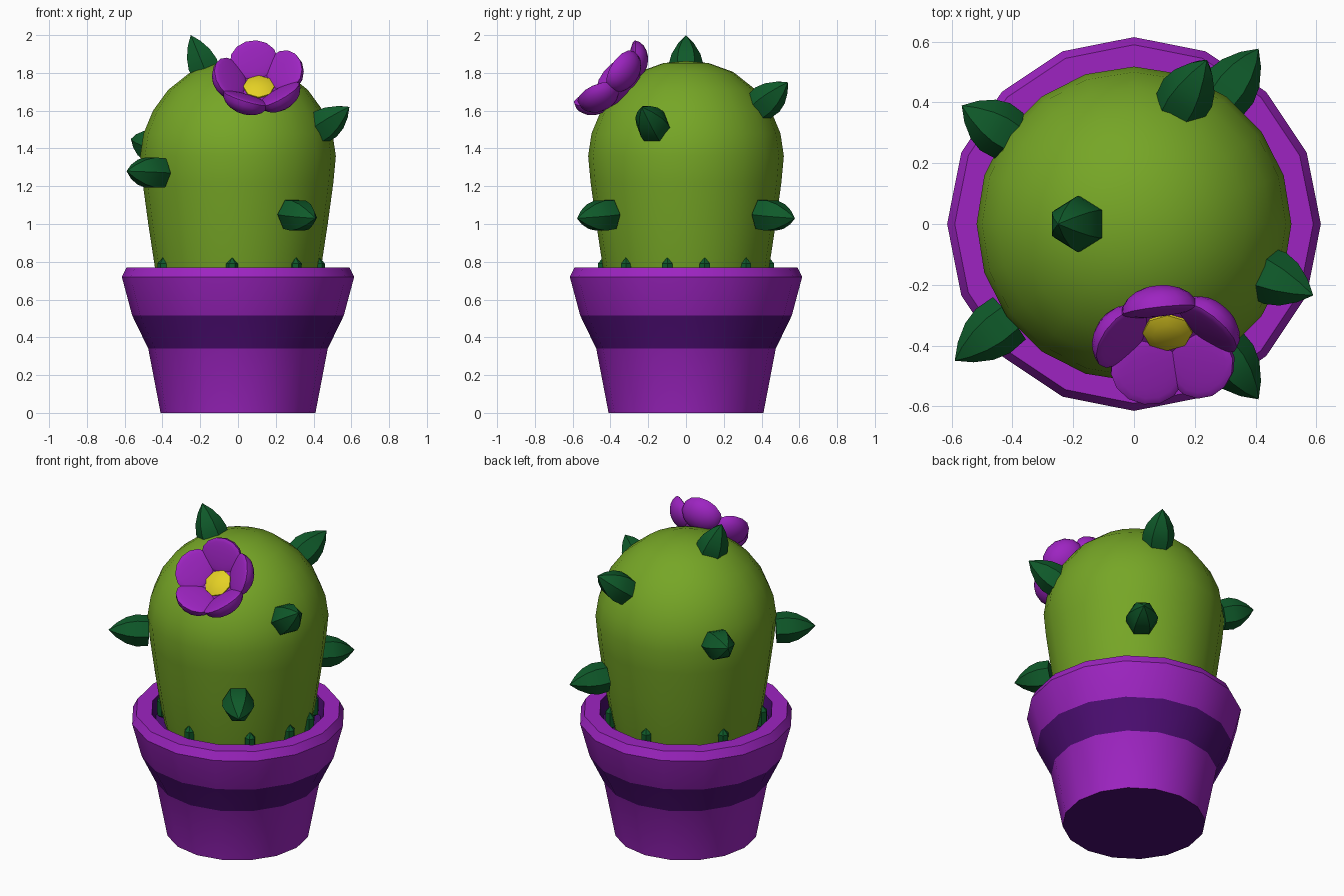
import bpy, bmesh, math
from mathutils import Vector, Matrix

if "Cube" in bpy.data.objects:
    bpy.data.objects.remove(bpy.data.objects["Cube"])


def mat(name, r, g, b):
    lin = [((c / 255 + 0.055) / 1.055) ** 2.4 if c > 10 else c / 255 / 12.92 for c in (r, g, b)]
    m = bpy.data.materials.new(name)
    m.diffuse_color = (*lin, 1)
    m.use_nodes = True
    m.node_tree.nodes["Principled BSDF"].inputs["Base Color"].default_value = m.diffuse_color
    return m


GREEN = mat("cactus green", 118, 166, 38)
DARK_GREEN = mat("spine green", 15, 90, 42)
PURPLE = mat("purple", 157, 36, 193)
DARK_PURPLE = mat("dark purple", 76, 13, 114)
YELLOW = mat("yellow", 228, 208, 36)


def finish(name, bm, mats, angle):
    bmesh.ops.recalc_face_normals(bm, faces=bm.faces)
    me = bpy.data.meshes.new(name)
    bm.to_mesh(me)
    bm.free()
    for m in mats:
        me.materials.append(m)
    me.shade_smooth()
    me.set_sharp_from_angle(angle=math.radians(angle))
    ob = bpy.data.objects.new(name, me)
    bpy.context.collection.objects.link(ob)
    return ob


def lathe(name, profile, sides, mats, angle=30, segment_mats=None, matrix=None):
    """Revolve (radius, height) points about z, one material index per segment."""
    bm = bmesh.new()
    rings = []
    for r, z in profile:
        if r == 0:
            rings.append([bm.verts.new((0, 0, z))] * sides)
        else:
            rings.append([bm.verts.new((r * math.cos(a), r * math.sin(a), z))
                          for a in (math.tau * i / sides for i in range(sides))])
    for s, (lo, hi) in enumerate(zip(rings, rings[1:])):
        for i in range(sides):
            j = (i + 1) % sides
            corners = list(dict.fromkeys((lo[i], lo[j], hi[j], hi[i])))
            f = bm.faces.new(corners)
            f.material_index = segment_mats[s] if segment_mats else 0
    if matrix:
        bm.transform(matrix)
    return finish(name, bm, mats, angle)


def aim(origin, direction):
    return Matrix.Translation(origin) @ Vector(direction).to_track_quat('Z', 'Y').to_matrix().to_4x4()


# Pot with dark underside, waist band and inside
lathe("pot", [(0, 0), (0.41, 0), (0.475, 0.34), (0.56, 0.515), (0.615, 0.72),
              (0.59, 0.77), (0.5, 0.77), (0.48, 0.68), (0, 0.68)],
      16, [PURPLE, DARK_PURPLE], 28, [1, 0, 1, 0, 0, 0, 1, 1])

# Cactus body
lathe("cactus_body", [(0, 0.6), (0.40, 0.6), (0.44, 0.77), (0.475, 1.0), (0.505, 1.22),
                      (0.518, 1.36), (0.50, 1.48), (0.45, 1.6), (0.37, 1.71),
                      (0.25, 1.805), (0.12, 1.852), (0, 1.863)], 20, [GREEN], 40)

# Large spines: base centre and tip
spines = [((-0.16, 0, 1.78), (-0.25, 0, 2.0)),
          ((0.41, -0.155, 1.49), (0.59, -0.235, 1.62)),
          ((0.15, 0.385, 1.62), (0.24, 0.54, 1.75)),
          ((0.28, 0.40, 1.05), (0.41, 0.577, 1.03)),
          ((0.28, -0.40, 1.05), (0.41, -0.577, 1.03)),
          ((-0.41, -0.31, 1.27), (-0.59, -0.45, 1.28)),
          ((-0.41, 0.29, 1.40), (-0.567, 0.39, 1.45))]
for n, (base, tip) in enumerate(spines):
    d = Vector(tip) - Vector(base)
    L = d.length
    lathe(f"spine_{n + 1}", [(0, 0), (0.088, 0), (0.092, L * 0.3), (0.076, L * 0.55),
                             (0.042, L * 0.8), (0, L)],
          6, [DARK_GREEN], 35, None, aim(base, d))

# Small spines just showing above the rim
for n, deg in enumerate((-154, -94, -46, -13, 13, 46, 94, 154)):
    a = math.radians(deg)
    lathe(f"small_spine_{n + 1}", [(0, 0.68), (0.03, 0.7), (0.032, 0.79), (0, 0.825)],
          6, [DARK_GREEN], 35, None,
          Matrix.Translation((0.44 * math.cos(a), 0.44 * math.sin(a), 0)))

# Flower frame: x stays sideways, y runs up the slope, z points outwards
flower = Matrix.Translation((0.11, -0.345, 1.715)) @ Matrix.Rotation(math.radians(45), 4, 'X')

# Five cupped petals, round outside and nearly flat inside
for k in range(5):
    bm = bmesh.new()
    bmesh.ops.create_uvsphere(bm, u_segments=14, v_segments=10, radius=1)
    for v in bm.verts:
        x, y, z = v.co
        v.co = (x * 0.108, y * 0.128, z * (0.012 if z > 0 else 0.085))
    m = (flower @ Matrix.Rotation(math.radians(100 + 72 * k), 4, 'Z')
         @ Matrix.Translation((0.15, 0, 0.065)) @ Matrix.Rotation(math.radians(-38), 4, 'Y'))
    bm.transform(m)
    finish(f"petal_{k + 1}", bm, [PURPLE], 40)

# Flower base and yellow centre
lathe("flower_base", [(0, -0.08), (0.08, -0.07), (0.14, -0.01), (0.12, 0.012), (0, 0.012)],
      10, [PURPLE], 40, None, flower)
lathe("flower_centre", [(0, -0.03), (0.085, -0.03), (0.082, 0.02), (0.05, 0.034), (0, 0.036)],
      8, [YELLOW], 30, None, flower)
